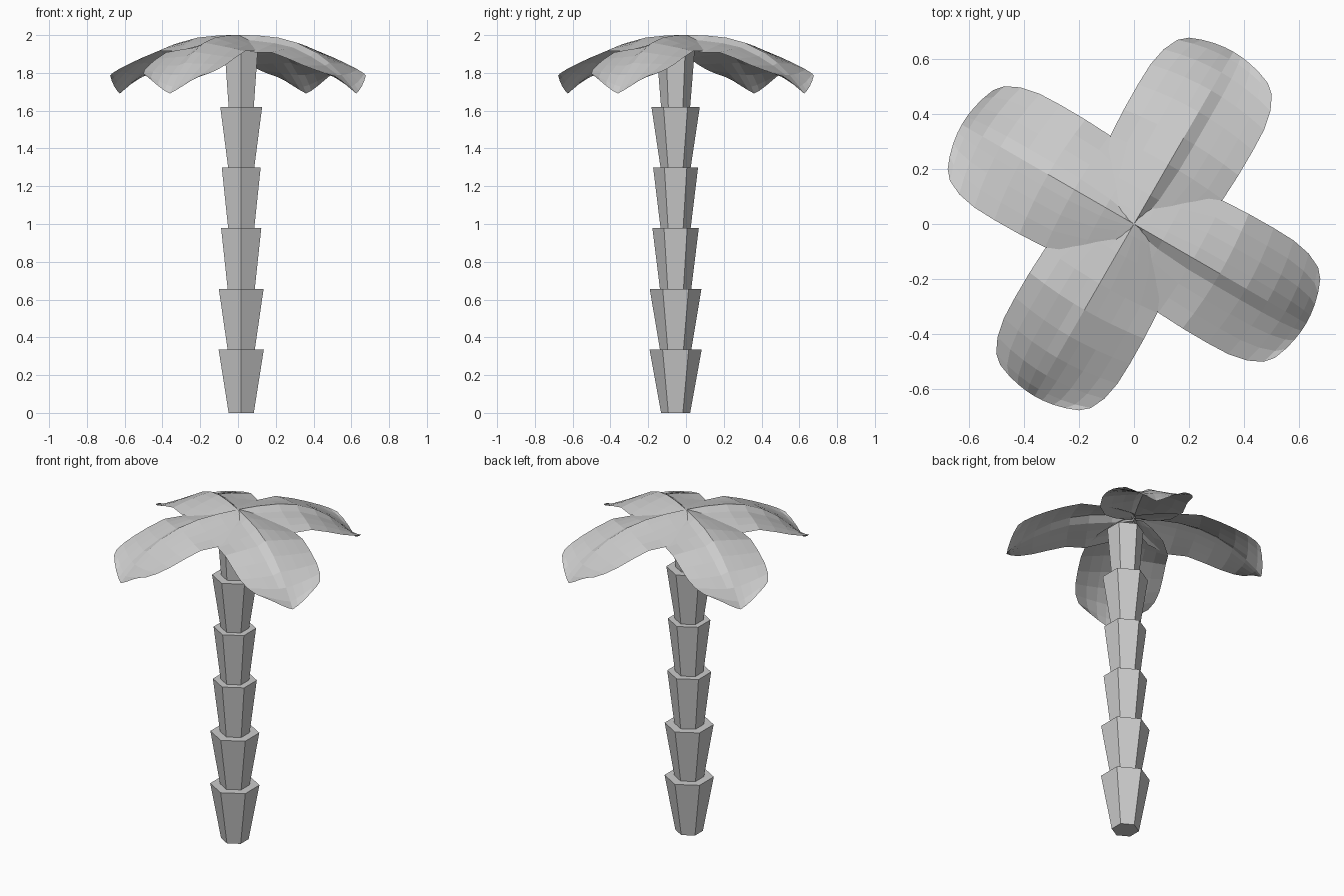
import bpy, bmesh, math
from mathutils import Matrix

if "Cube" in bpy.data.objects:
    bpy.data.objects.remove(bpy.data.objects["Cube"])


def new_object(name, bm):
    mesh = bpy.data.meshes.new(name)
    bm.to_mesh(mesh)
    bm.free()
    obj = bpy.data.objects.new(name, mesh)
    bpy.context.collection.objects.link(obj)
    return obj


# Trunk: stacked hexagonal cups that flare upwards, corners pointing along y
def trunk_segment(index, z0, z1, r0, r1):
    bm = bmesh.new()
    bmesh.ops.create_cone(bm, cap_ends=True, segments=6,
                          radius1=r0, radius2=r1, depth=z1 - z0)
    if max(v.co.x for v in bm.verts) > max(v.co.y for v in bm.verts):
        bmesh.ops.rotate(bm, verts=bm.verts, cent=(0, 0, 0),
                         matrix=Matrix.Rotation(math.radians(30), 3, 'Z'))
    bmesh.ops.translate(bm, verts=bm.verts, vec=(0.017, -0.055, (z0 + z1) / 2))
    new_object(f"trunk_segment_{index}", bm)


levels = [0, 0.335, 0.657, 0.98, 1.3, 1.62, 1.93]
bottoms = [0.077, 0.083, 0.083, 0.08, 0.08, 0.077]
tops = [0.138, 0.137, 0.123, 0.119, 0.128, 0.102]
for i in range(6):
    trunk_segment(i + 1, levels[i], levels[i + 1], bottoms[i], tops[i])


# Leaf surface: roof-shaped near the trunk, valley-shaped at the drooping tip,
# with a small step down along one side of the midrib
def leaf_height(u, v, s):
    rib = 2.0 - 0.80 * u ** 2.92
    edge = 1.915 - 0.40 * max(0, u - 0.36)
    t = min(1, abs(v) / 0.235) if u < 0.25 else abs(s)
    z = rib + (edge - rib) * t ** 1.1
    if s < 0:
        fade = min(1, max(0, (0.66 - u) / 0.15))
        z -= fade * (0.020 - 0.014 * abs(s))
    return z


# Length stations and half widths of one leaf, rounded at both ends
outline = [(0, 0.05), (0.04, 0.11), (0.12, 0.185), (0.25, 0.235), (0.36, 0.24),
           (0.47, 0.241), (0.56, 0.238), (0.635, 0.224), (0.692, 0.198),
           (0.722, 0.165)]
columns = [-1, -0.72, -0.45, -0.19, 0, 0.19, 0.45, 0.72, 1]


def leaf(index, angle):
    bm = bmesh.new()
    rows = []
    for r, w in outline:
        row = []
        for s in columns:
            u = r * (1 - 0.05 * s * s)
            row.append(bm.verts.new((u, s * w, leaf_height(u, s * w, s))))
        rows.append(row)
    for a, b in zip(rows, rows[1:]):
        for j in range(len(columns) - 1):
            bm.faces.new((a[j], b[j], b[j + 1], a[j + 1]))
    bmesh.ops.rotate(bm, verts=bm.verts, cent=(0, 0, 0),
                     matrix=Matrix.Rotation(math.radians(angle), 3, 'Z'))
    new_object(f"leaf_{index}", bm)


# Crown: four leaves, a quarter turn apart
for i in range(4):
    leaf(i + 1, 60 + 90 * i)
